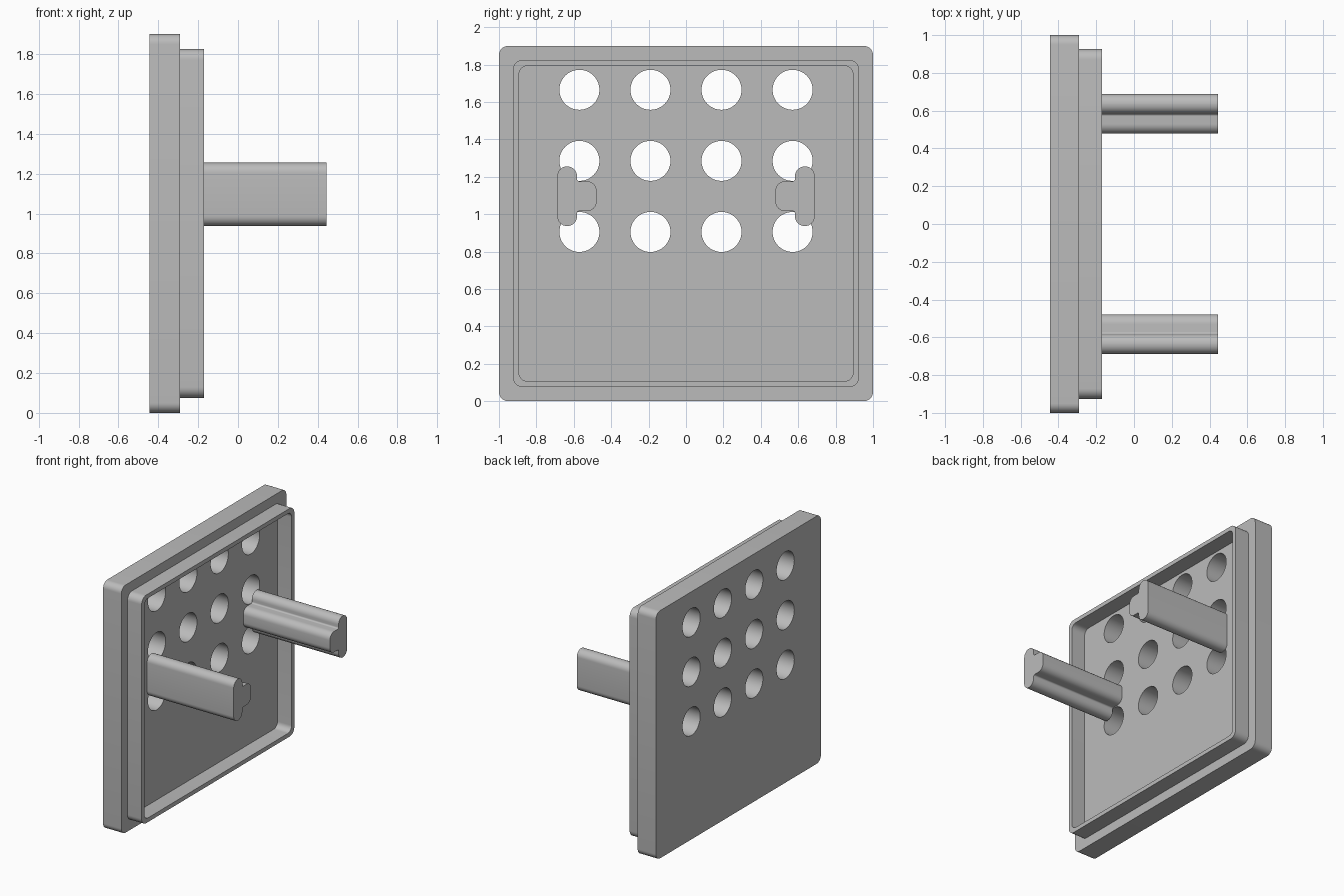
import bpy
import bmesh
from math import cos, sin, tau
from mathutils import Matrix, Vector

cube = bpy.data.objects.get("Cube")
if cube:
    bpy.data.objects.remove(cube, do_unlink=True)

grey = bpy.data.materials.new("plain grey")
grey.use_nodes = True
colour = (0.5, 0.5, 0.5, 1)
grey.diffuse_color = colour
grey.node_tree.nodes["Principled BSDF"].inputs["Base Color"].default_value = colour

BACK, STEP, RIM_FRONT, POST_END = -0.445, -0.29, -0.17, 0.445
MID_Z = 0.95


def rounded(corners, steps=8):
    """Outline in (y, z) from (y, z, radius) right-angled corners."""
    out = []
    for i, (y, z, r) in enumerate(corners):
        p = Vector((y, z))
        a = (Vector(corners[i - 1][:2]) - p).normalized()
        b = (Vector(corners[(i + 1) % len(corners)][:2]) - p).normalized()
        centre = p + (a + b) * r
        for k in range(steps + 1):
            t = k / steps * tau / 4
            out.append(centre - b * r * cos(t) - a * r * sin(t))
    return out


def rectangle(half_y, half_z, r):
    return rounded([(sy * half_y, MID_Z + sz * half_z, r)
                    for sy, sz in ((-1, -1), (1, -1), (1, 1), (-1, 1))])


def circle(y, z, r, n=48):
    return [Vector((y + r * cos(tau * i / n), z + r * sin(tau * i / n))) for i in range(n)]


def extrude(name, loops, x0, x1):
    """Fill the loops (inner ones become holes) and extrude along x."""
    curve = bpy.data.curves.new(name + "_profile", "CURVE")
    curve.dimensions = "2D"
    curve.fill_mode = "BOTH"
    curve.extrude = (x1 - x0) / 2
    for loop in loops:
        spline = curve.splines.new("POLY")
        spline.points.add(len(loop) - 1)
        for point, p in zip(spline.points, loop):
            point.co = (p.x, p.y, 0, 1)
        spline.use_cyclic_u = True
    helper = bpy.data.objects.new(name + "_profile", curve)
    mesh = bpy.data.meshes.new_from_object(helper)
    bpy.data.objects.remove(helper)
    bpy.data.curves.remove(curve)

    # Stand the profile up: its plane becomes y-z, its depth becomes x
    mesh.transform(Matrix(((0, 0, 1, (x0 + x1) / 2), (1, 0, 0, 0),
                           (0, 1, 0, 0), (0, 0, 0, 1))))
    bm = bmesh.new()
    bm.from_mesh(mesh)
    bmesh.ops.remove_doubles(bm, verts=bm.verts, dist=0.0001)
    bmesh.ops.recalc_face_normals(bm, faces=bm.faces)
    bm.to_mesh(mesh)
    bm.free()
    mesh.name = name
    mesh.materials.clear()
    mesh.materials.append(grey)
    obj = bpy.data.objects.new(name, mesh)
    bpy.context.collection.objects.link(obj)
    bpy.ops.object.select_all(action="DESELECT")
    obj.select_set(True)
    bpy.context.view_layer.objects.active = obj
    bpy.ops.object.shade_smooth_by_angle(angle=0.6)
    return obj


# Plate with three rows of four holes
holes = [circle(y, z, 0.107) for y in (-0.57, -0.19, 0.19, 0.57)
         for z in (0.905, 1.285, 1.665)]
extrude("plate", [rectangle(1, 0.95, 0.05)] + holes, BACK, STEP)

# Raised rim on the plate's front
extrude("rim", [rectangle(0.926, 0.875, 0.055), rectangle(0.893, 0.843, 0.045)],
        STEP, RIM_FRONT)

# Pair of T-section posts, webs facing each other
for name, s in (("right_post", -1), ("left_post", 1)):
    half = [(0.688, 0.159, 0.051), (0.583, 0.159, 0.051),
            (0.583, 0.08, 0.012), (0.478, 0.08, 0.052)]
    corners = [(s * y, 1.096 + z, r) for y, z, r in half]
    corners += [(s * y, 1.096 - z, r) for y, z, r in reversed(half)]
    extrude(name, [rounded(corners)], STEP, POST_END)
